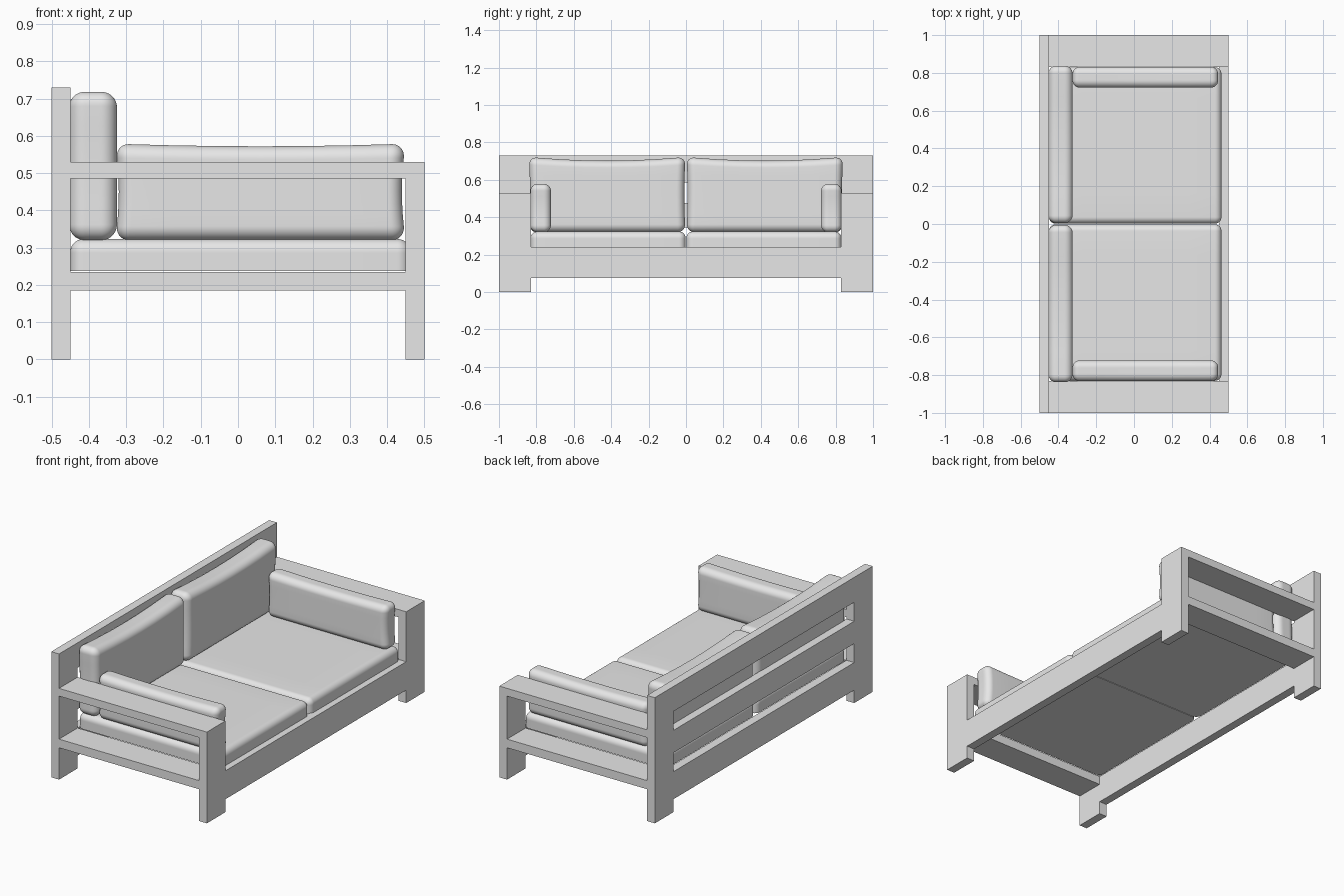
import bpy
import bmesh
from math import tan, pi
from mathutils import Vector

cube = bpy.data.objects.get("Cube")
if cube:
    bpy.data.objects.remove(cube)

# Single pale grey finish
GREY = (0.8, 0.8, 0.8, 1)
grey = bpy.data.materials.new("pale_grey")
grey.use_nodes = True
grey.diffuse_color = GREY
grey.node_tree.nodes["Principled BSDF"].inputs["Base Color"].default_value = GREY


def add_object(name, bm):
    bmesh.ops.recalc_face_normals(bm, faces=bm.faces)
    mesh = bpy.data.meshes.new(name)
    bm.to_mesh(mesh)
    bm.free()
    mesh.materials.append(grey)
    obj = bpy.data.objects.new(name, mesh)
    bpy.context.collection.objects.link(obj)
    return obj


def box_bmesh(low, high):
    low, high = Vector(low), Vector(high)
    bm = bmesh.new()
    bmesh.ops.create_cube(bm, size=1)
    for v in bm.verts:
        v.co = (low + high) / 2 + v.co * (high - low)
    return bm


def panel(name, x, heights, open_rows):
    """Upright board in the yz plane; the middle column is open in some rows."""
    widths = [-1, -INNER, INNER, 1]
    bm = bmesh.new()
    for row, (z0, z1) in enumerate(zip(heights, heights[1:])):
        for col, (y0, y1) in enumerate(zip(widths, widths[1:])):
            if col == 1 and row in open_rows:
                continue
            corners = [(x, y0, z0), (x, y1, z0), (x, y1, z1), (x, y0, z1)]
            bm.faces.new([bm.verts.new(c) for c in corners])
    bmesh.ops.remove_doubles(bm, verts=bm.verts, dist=0.0001)
    obj = add_object(name, bm)
    solid = obj.modifiers.new("thickness", "SOLIDIFY")
    solid.thickness = BOARD
    solid.offset = 0


def cushion(name, low, high, r, long_axis=1, sag=0.0, pinch=0.0, flat_base=False):
    """Rounded box with a sagging top and pinched ends."""
    low, high = Vector(low), Vector(high)
    mid, half = (low + high) / 2, (high - low) / 2
    bm = bmesh.new()
    bmesh.ops.create_cube(bm, size=2)
    bmesh.ops.subdivide_edges(bm, edges=bm.edges[:], cuts=15, use_grid_fill=True)
    split = 3 / 8
    for v in bm.verts:
        # crowd the grid lines into the rounded rim
        p = Vector()
        for a in range(3):
            s = abs(v.co[a])
            flat = half[a] - r
            if s <= split:
                d = flat * s / split
            else:
                d = flat + r * tan((s - split) / (1 - split) * pi / 4)
            p[a] = d if v.co[a] > 0 else -d
        # round the rim off around an inner core
        core = Vector([max(-half[a] + r, min(half[a] - r, p[a])) for a in range(3)])
        if flat_base:
            core.z = min(half.z - r, p.z)
        d = p - core
        reach = max(abs(c) for c in d)
        if reach > 0:
            p = core + d.normalized() * reach
        # soft sag and pinch
        u = p[long_axis] / half[long_axis]
        w = p.z / half.z
        p.z -= sag * (1 - u * u) * max(0, w)
        p[long_axis] -= pinch * u * (1 - w * w)
        v.co = mid + p
    obj = add_object(name, bm)
    bpy.ops.object.select_all(action="DESELECT")
    obj.select_set(True)
    bpy.context.view_layer.objects.active = obj
    bpy.ops.object.shade_smooth_by_angle(angle=pi / 4)


INNER = 0.83
BOARD = 0.05

# Frame: slotted back and low front
panel("back_frame", -0.475, [0, 0.075, 0.235, 0.345, 0.475, 0.585, 0.73], {0, 2, 4})
panel("front_frame", 0.475, [0, 0.075, 0.24, 0.53], {0, 2})


def span(side, inner, outer):
    return sorted((side * inner, side * outer))


for side, label in ((-1, "near"), (1, "far")):
    # Arm boards and lower end rails
    y0, y1 = span(side, INNER, 1)
    for part, z0, z1 in (("armrest", 0.485, 0.53), ("end_rail", 0.185, 0.235)):
        add_object(f"{label}_{part}", box_bmesh((-0.45, y0, z0), (0.45, y1, z1)))

    # Seat, back and arm cushions
    y0, y1 = span(side, 0.002, INNER)
    cushion(f"{label}_seat_cushion", (-0.45, y0, 0.237), (0.463, y1, 0.323), 0.035,
            flat_base=True)
    y0, y1 = span(side, 0.003, 0.84)
    cushion(f"{label}_back_cushion", (-0.453, y0, 0.32), (-0.325, y1, 0.722), 0.042,
            sag=0.02, pinch=0.006)
    y0, y1 = span(side, 0.722, 0.832)
    cushion(f"{label}_arm_cushion", (-0.33, y0, 0.32), (0.45, y1, 0.579), 0.038,
            long_axis=0, sag=0.007, pinch=0.01)
